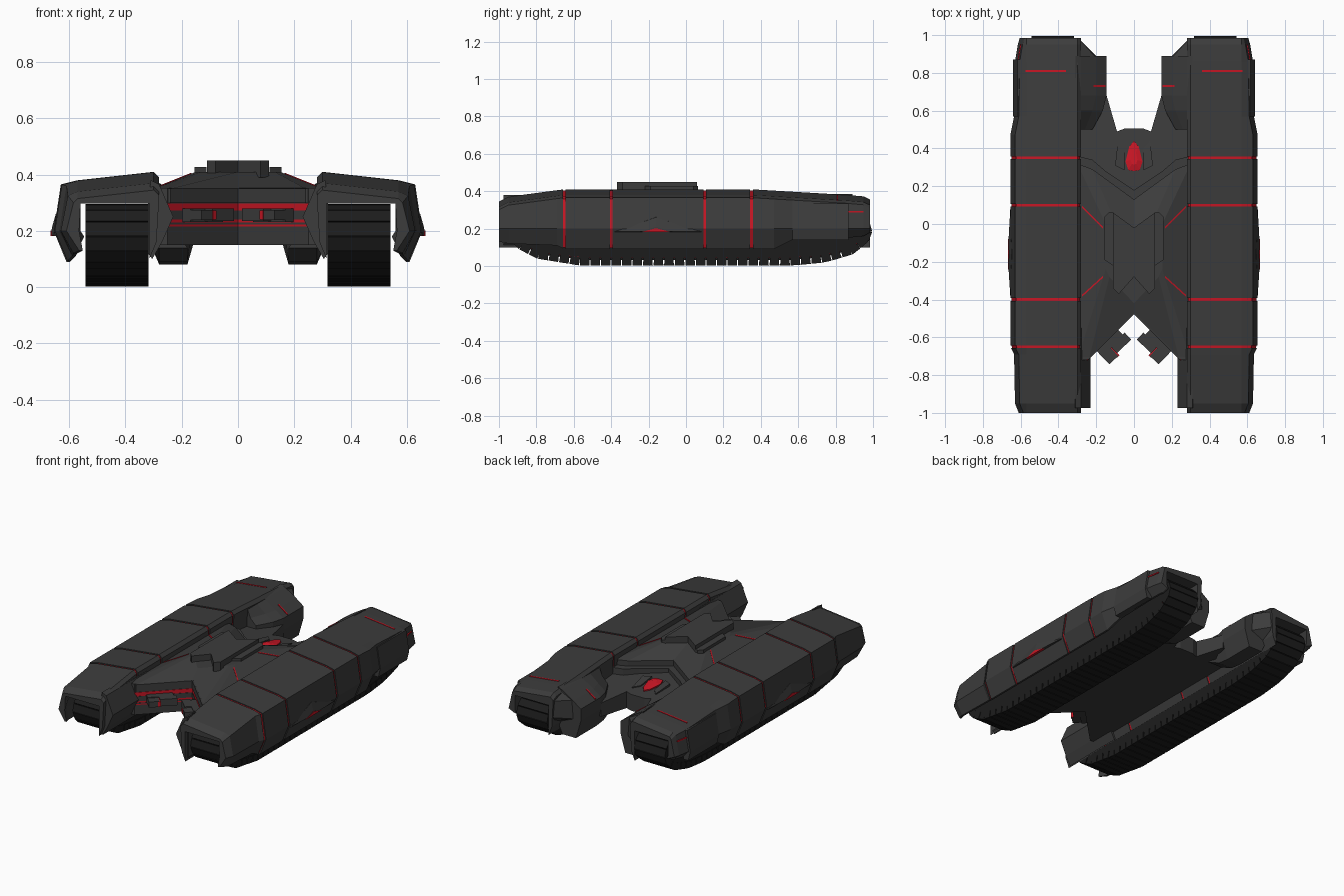
import bpy, bmesh
from mathutils import Vector

if "Cube" in bpy.data.objects:
    bpy.data.objects.remove(bpy.data.objects["Cube"])


def material(name, rgb):
    m = bpy.data.materials.new(name)
    m.diffuse_color = (*rgb, 1)
    m.use_nodes = True
    m.node_tree.nodes["Principled BSDF"].inputs["Base Color"].default_value = m.diffuse_color
    return m


ARMOUR = material("dark_armour", (0.045, 0.045, 0.045))
TREAD = material("tread_black", (0.012, 0.012, 0.012))
RED = material("red_glow", (0.58, 0.008, 0.018))


def finish(name, bm, mat, mirror):
    bmesh.ops.recalc_face_normals(bm, faces=bm.faces)
    me = bpy.data.meshes.new(name)
    bm.to_mesh(me)
    bm.free()
    me.materials.append(mat)
    ob = bpy.data.objects.new(name, me)
    bpy.context.collection.objects.link(ob)
    if mirror:
        ob.modifiers.new("mirror", "MIRROR")
    return ob


def add_loft(bm, rings):
    vs = [[bm.verts.new(p) for p in r] for r in rings]
    n = len(vs[0])
    for a, b in zip(vs, vs[1:]):
        for i in range(n):
            j = (i + 1) % n
            bm.faces.new((a[i], a[j], b[j], b[i]))
    bm.faces.new(vs[0])
    bm.faces.new(vs[-1][::-1])


def loft(name, rings, mat=ARMOUR, mirror=True):
    bm = bmesh.new()
    add_loft(bm, rings)
    return finish(name, bm, mat, mirror)


def sym(half):
    """Complete a half outline (x >= 0) across the centre plane."""
    return half + [(-p[0], *p[1:]) for p in reversed(half) if p[0] > 1e-6]


def slab(name, pts, z0, z1, mat=ARMOUR, mirror=False):
    return loft(name, [[(x, y, z0) for x, y in pts], [(x, y, z1) for x, y in pts]], mat, mirror)


def along_y(name, section, y0, y1, mat=ARMOUR):
    return loft(name, [[(x, y, z) for x, z in section] for y in (y0, y1)], mat)


# Track pod covers: stations are (y, top height, outer x, skirt bottom)
STATIONS = [(-1.0, .345, .61, .13), (-.95, .37, .63, .12), (-.69, .405, .635, .11),
            (-.65, .41, .655, .09), (.35, .41, .655, .09), (.47, .403, .655, .09),
            (.57, .397, .635, .14), (.86, .38, .63, .15), (.95, .372, .615, .16),
            (.985, .355, .605, .18)]


def cover_ring(y, d=0.0):
    for a, b in zip(STATIONS, STATIONS[1:]):
        if a[0] <= y <= b[0]:
            t = (y - a[0]) / (b[0] - a[0])
            zt, xo, zb = (a[k] + t * (b[k] - a[k]) for k in (1, 2, 3))
    zt, xo, zb = zt - d, xo - d, zb + d
    pts = [(.315, .10 + d), (.29 + d, .16), (.28 + d, zt - .02), (.30, zt), (.57, zt - .03),
           (xo - .025, zt - .045), (xo, .20), (xo - .045, zb), (xo - .058, zb),
           (xo - .045, .20), (.56, .297), (.315, .297)]
    return [(x, y, z) for x, z in pts]


GAPS = [-.65, -.40, .10, .35]
edges = [-1.0] + GAPS + [.985]
for i, (a, b) in enumerate(zip(edges, edges[1:])):
    y0 = a + (.007 if i else 0)
    y1 = b - (.007 if i < len(GAPS) else 0)
    ys = [y0] + [s[0] for s in STATIONS if y0 < s[0] < y1] + [y1]
    loft(f"pod_cover_{i + 1}", [cover_ring(y) for y in ys])
for i, y in enumerate(GAPS):
    loft(f"pod_seam_{i + 1}", [cover_ring(y - .009, .006), cover_ring(y + .009, .006)], RED)

# Rear pod seam, rear skirt plate and side bump with red slit
loft("rear_pod_seam", [[(x, y, z + dz) for y, dz in ((.804, -.01), (.814, -.01), (.814, .002), (.804, .002))]
                       for x, z in ((.36, .377), (.575, .353))], RED)
along_y("rear_skirt_plate", [(.59, .14), (.625, .14), (.64, .2), (.618, .335), (.59, .335)], .57, .87)
loft("rear_skirt_line", [[(x, y, z) for z in (.285, .293) for x in ((xo - .03, xo) if z < .29 else (xo, xo - .03))]
                         for y, xo in ((.865, .618), (.95, .6035))], RED)
loft("side_bump", [[(.63, -.40, .18), (.63, .10, .18), (.63, -.16, .27)],
                   [(.655, -.38, .183), (.655, .08, .183), (.648, -.16, .26)],
                   [(.664, -.24, .185), (.664, -.08, .185), (.662, -.16, .21)]])
loft("side_bump_light", [[(x, -.24, .181), (x, -.08, .181), (x, -.16, .202)] for x in (.65, .666)], RED)

# Inner cheeks of the pods, front and rear
along_y("front_cheek", [(.31, .38), (.28, .365), (.23, .25), (.27, .16), (.305, .10), (.32, .12), (.32, .30)],
        -.975, -.55)
loft("rear_cheek", [[(.31, y, .385), (.28, y, .37), (xa, y, .32), (xi, y, .28), (xi, y, .20),
                     (.18, y, zb), (.28, y, zb), (.31, y, .15)]
                    for y, xa, xi, zb in ((.50, .26, .22, .14), (.60, .22, .165, .09),
                                          (.68, .20, .145, .08), (.89, .20, .145, .08))])
loft("rear_cheek_tip", [[(.31, .88, .375), (.20, .88, .32), (.19, .88, .2), (.31, .88, .15)],
                        [(.31, .98, .355), (.29, .98, .33), (.29, .98, .22), (.31, .98, .2)]])
loft("rear_cheek_line", [[(x, y, z + dz) for y, dz in ((.726, -.01), (.735, -.01), (.735, .004), (.726, .004))]
                         for x, z in ((.15, .284), (.20, .32), (.215, .331))], RED)

# Tracks: outer loop in (y, z), walked at an even pitch
LOOP = [(-.57, .003), (.58, .003), (.75, .02), (.90, .065), (.985, .14), (.999, .20),
        (.965, .265), (.88, .295), (-.85, .295), (-.93, .265), (-.955, .19), (-.92, .105), (-.80, .04)]


def inset(d):
    return [(.02 + (y - .02) * (1 - d / .975), .149 + (z - .149) * (1 - d / .147)) for y, z in LOOP]


def track_prism(name, d, x0, x1, mat):
    return loft(name, [[(x, y, z) for y, z in inset(d)] for x in (x0, x1)], mat)


track_prism("track_belt", .03, .345, .515, TREAD)
track_prism("track_core_light", .040, .326, .534, RED)
track_prism("track_side_plate", .043, .321, .539, TREAD)

bm = bmesh.new()
pts = [Vector((0, *p)) for p in LOOP]
segs = list(zip(pts, pts[1:] + pts[:1]))
total = sum((b - a).length for a, b in segs)
count = 74
pitch = total / count


def loop_at(s):
    s %= total
    for a, b in segs:
        length = (b - a).length
        if s <= length:
            return a.lerp(b, s / length)
        s -= length
    return pts[0]


for k in range(count):
    a, b = loop_at((k + .04) * pitch), loop_at((k + .96) * pitch)
    t = (b - a).normalized()
    inward = Vector((0, -t.z, t.y)) * .044
    ring = [a, b, b + inward - t * .002, a + inward + t * .002]
    add_loft(bm, [[(x, p.y, p.z) for p in ring] for x in (.318, .542)])
finish("track_links", bm, TREAD, True)

# Centre hull: V-fronted core, sloped deck, and rear platform with the eye
slab("hull_core", sym([(0, -.47), (.25, -.72), (.30, -.72), (.30, .20), (0, .13)]), .15, .352)
low = sym([(0, -.478), (.24, -.718), (.30, -.72), (.30, .32), (.22, .29), (0, .13)])
high = sym([(0, -.42), (.13, -.28), (.15, -.24), (.15, .0), (.12, .06), (0, -.02)])
loft("hull_deck", [[(x, y, .30) for x, y in low], [(x, y, .35) for x, y in low],
                   [(x, y, .41) for x, y in high]], ARMOUR, False)
slab("rear_chevron", sym([(0, .18), (.15, .28), (.22, .34), (.30, .36), (.30, .05), (0, .05)]), .2, .315)

plat = sym([(0, .10), (.30, .10), (.30, .60), (.20, .66), (.145, .68), (.09, .49), (.05, .505), (0, .505)])
loft("rear_platform", [[(x, y, .15) for x, y in plat],
                       [(x, y, .298 - .1 * (y - .1)) for x, y in plat]], ARMOUR, False)
eye = sym([(0, .28), (.03, .285), (.045, .33), (.025, .41), (0, .44)])
loft("rear_eye", [[(x, y, .23) for x, y in eye],
                  [(x, y, .288 - .1 * (y - .28)) for x, y in eye],
                  [(x * .4, .35 + (y - .35) * .5, .295 - .1 * (y - .28)) for x, y in eye]], RED, False)
loft("eye_brow", [[(.05, .285, z) for z in (.25, .292)] + [(.10, .31, z) for z in (.292, .25)],
                  [(.05, .40, z) for z in (.24, .275)] + [(.085, .44, z) for z in (.27, .24)]])

# Raised X-shaped waist plate with side rails
slab("waist_plate", sym([(0, -.28), (.08, -.37), (.11, -.34), (.11, .06), (0, -.02)]), .39, .45)
slab("waist_rail", [(.112, -.22), (.155, -.19), (.155, .04), (.13, .065), (.112, .06)], .39, .427, mirror=True)

# Red deck seams on both slopes
for name, y0, y1 in (("deck_seam_rear", -.02, .09), ("deck_seam_front", -.28, -.38)):
    loft(name, [[(x, y + dy, z + dz) for dy, dz in ((-.005, -.01), (.005, -.01), (.005, .003), (-.005, .003))]
                for x, y, z in ((.165, y0, .404), (.275, y1, .36))], RED)

# Front light strips on the V face, with a gun block on each side
for name, z0, z1, mat, d in (("front_light", .215, .297, RED, .004), ("front_band", .24, .272, ARMOUR, .007),
                             ("front_band_low", .222, .229, ARMOUR, .006)):
    slab(name, sym([(0, -.47 - d), (.25, -.72 - d), (.25, -.66), (0, -.41)]), z0, z1, mat)


def gun_box(name, s0, s1, n0, n1, z0, z1, mat=ARMOUR):
    o, t, n = Vector((.11, -.62)), Vector((.72, -.69)), Vector((-.69, -.72))
    slab(name, [tuple(o + t * s + n * m) for s, m in ((s0, n0), (s1, n0), (s1, n1), (s0, n1))],
         z0, z1, mat, True)


gun_box("gun_mount", -.06, .10, -.04, .02, .232, .28)
gun_box("gun_body", -.075, .03, .01, .06, .235, .28)
gun_box("gun_muzzle", .035, .10, .01, .075, .238, .275)
gun_box("gun_light", .028, .045, .01, .078, .241, .272, RED)
